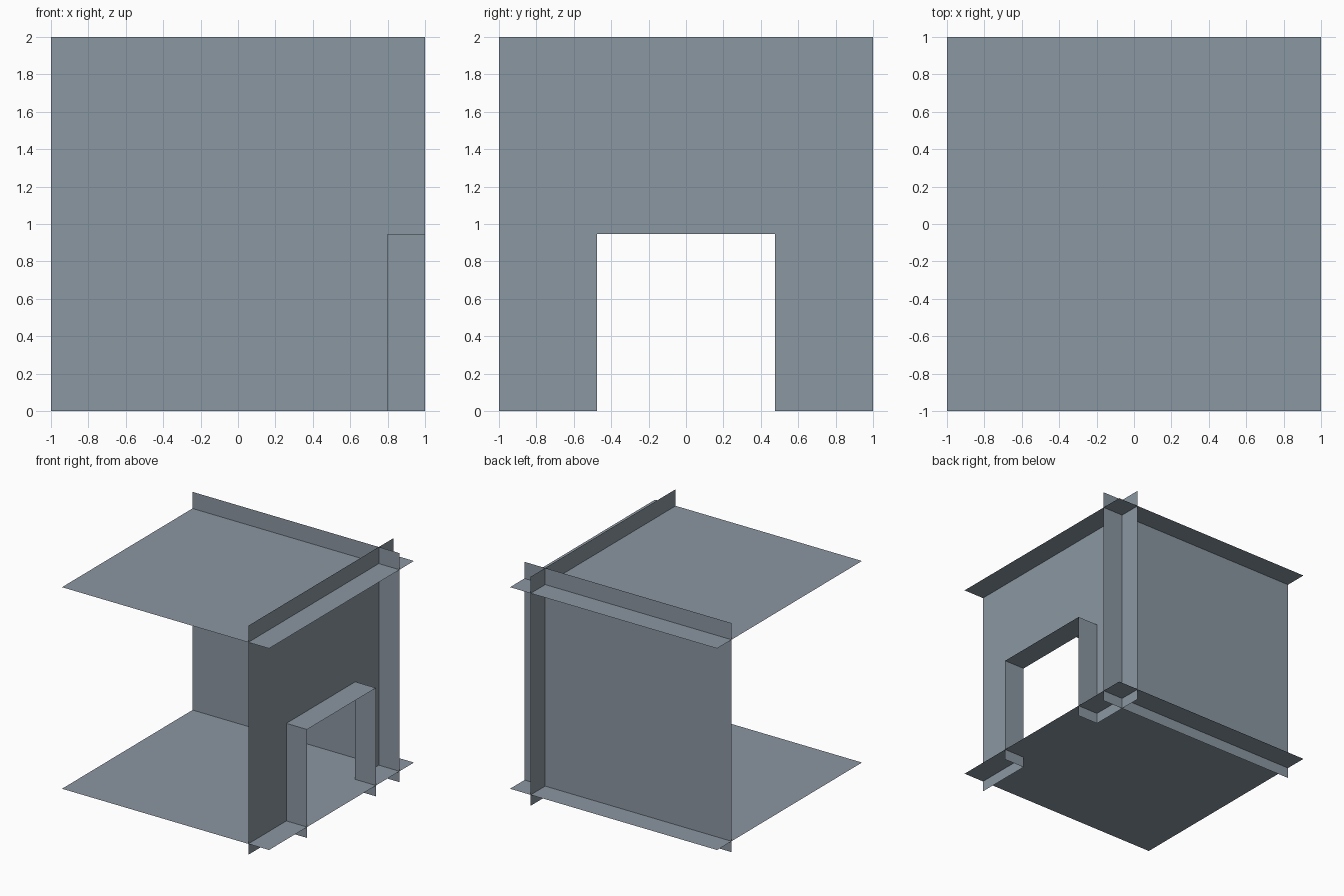
import bpy

if "Cube" in bpy.data.objects:
    bpy.data.objects.remove(bpy.data.objects["Cube"])

# One flat blue-grey paint
paint = bpy.data.materials.new("blue grey")
paint.diffuse_color = (0.26, 0.31, 0.36, 1)
paint.use_nodes = True
paint.node_tree.nodes["Principled BSDF"].inputs["Base Color"].default_value = paint.diffuse_color

EDGE, WALL = 1.0, 0.8               # outer limit, wall plane offset
FLOOR_Z, CEIL_Z, TOP = 0.095, 1.855, 2.0
DOOR_W, DOOR_H = 0.475, 0.947       # door half width and height


def sheet(name, outline):
    """Single flat polygon sheet."""
    mesh = bpy.data.meshes.new(name)
    mesh.from_pydata(outline, [], [range(len(outline))])
    mesh.materials.append(paint)
    obj = bpy.data.objects.new(name, mesh)
    bpy.context.collection.objects.link(obj)
    return obj


# Floor and ceiling
for name, z in (("floor", FLOOR_Z), ("ceiling", CEIL_Z)):
    sheet(name, [(x * EDGE, y * EDGE, z) for x, y in ((-1, -1), (1, -1), (1, 1), (-1, 1))])

# Back wall
sheet("back_wall", [(-EDGE, WALL, 0), (EDGE, WALL, 0), (EDGE, WALL, TOP), (-EDGE, WALL, TOP)])

# Side wall with a doorway open at the bottom
profile = [(-EDGE, 0), (-DOOR_W, 0), (-DOOR_W, DOOR_H), (DOOR_W, DOOR_H),
           (DOOR_W, 0), (EDGE, 0), (EDGE, TOP), (-EDGE, TOP)]
sheet("door_wall", [(WALL, y, z) for y, z in profile])

# Door reveals: two jambs and a lintel
for name, y in (("front_jamb", -DOOR_W), ("back_jamb", DOOR_W)):
    sheet(name, [(WALL, y, 0), (EDGE, y, 0), (EDGE, y, DOOR_H), (WALL, y, DOOR_H)])
sheet("lintel", [(WALL, -DOOR_W, DOOR_H), (EDGE, -DOOR_W, DOOR_H),
                 (EDGE, DOOR_W, DOOR_H), (WALL, DOOR_W, DOOR_H)])
